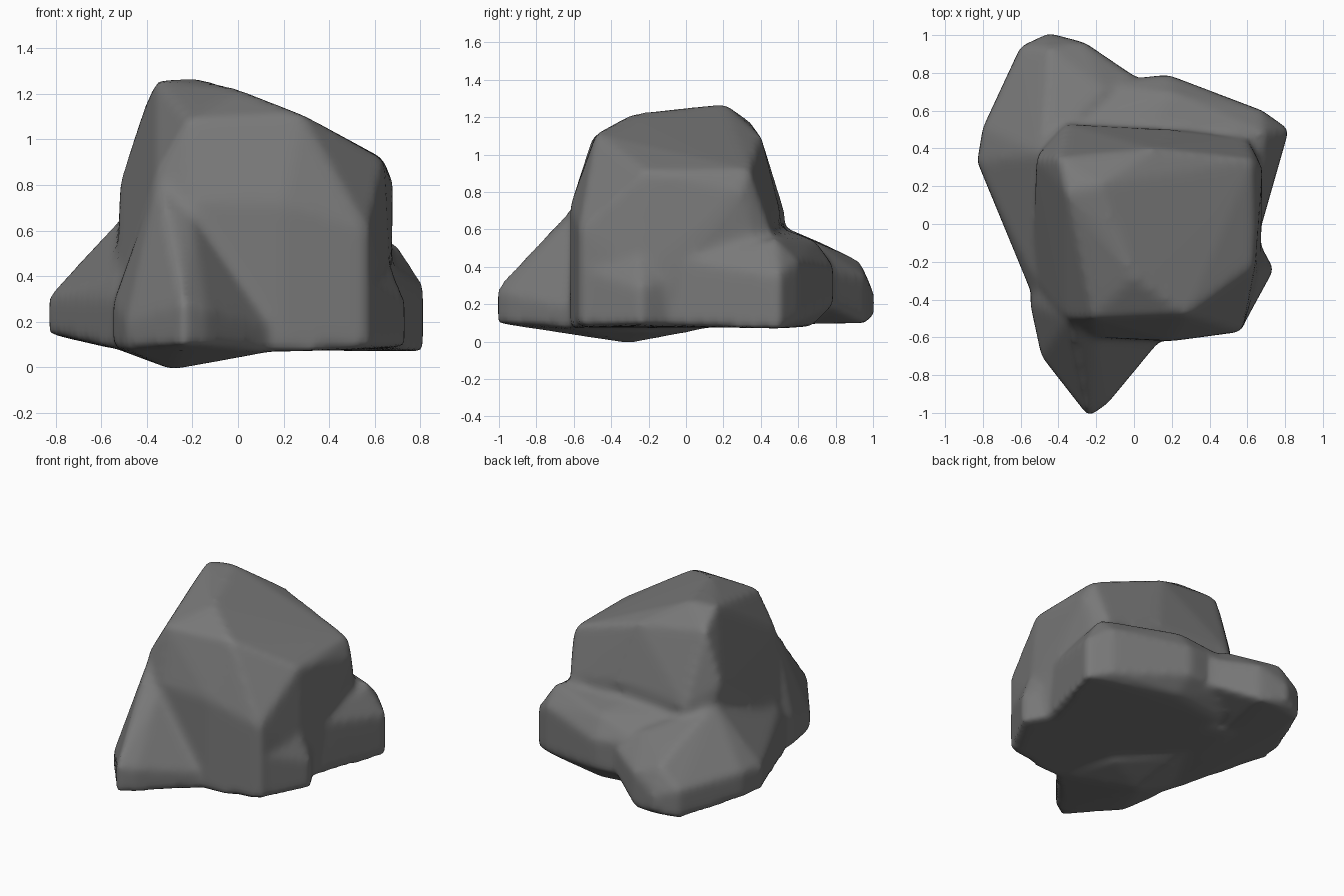
import bpy, bmesh

# One stone colour
stone = bpy.data.materials.new("stone grey")
stone.diffuse_color = (0.19, 0.19, 0.19, 1)

# Each mass is a convex chunk: columns (x, y, low z, high z) plus single corner points
main_columns = [(-0.2, -0.6, 0.08, 0.72), (0.2, -0.62, 0.07, 0.72), (0.57, -0.57, 0.08, 0.6),
                (0.67, -0.24, 0.09, 0.35), (-0.53, -0.3, 0.09, 0.35), (0.6, 0.45, 0.08, 0.6),
                (-0.4, 0.5, 0.08, 0.55)]
main_points = [(-0.36, 0.17, 1.26), (-0.19, 0.21, 1.27), (-0.4, 0.35, 1.17), (0, -0.28, 1.22),
               (-0.22, -0.5, 1.09), (0.28, -0.48, 1.11), (0.63, 0.34, 0.92), (0.64, -0.22, 0.91),
               (0.68, 0.3, 0.81), (0.1, 0.4, 1.1), (-0.36, 0.53, 0.68), (-0.52, 0.35, 0.81),
               (0.2, 0.5, 0.7), (-0.36, -0.5, 0.85)]

back_left_columns = [(-0.83, 0.33, 0.15, 0.31), (-0.8, 0.51, 0.14, 0.32), (-0.6, 0.94, 0.1, 0.3),
                     (-0.45, 1.01, 0.14, 0.25), (-0.26, 0.96, 0.1, 0.35), (0.02, 0.77, 0.19, 0.38),
                     (-0.54, -0.27, 0.08, 0.4), (-0.52, -0.42, 0.08, 0.3)]
back_left_points = [(-0.45, 0.93, 0.43), (-0.45, 0.72, 0.53), (-0.15, 0.7, 0.53),
                    (-0.67, 0.4, 0.47), (-0.49, 0.37, 0.68)]

back_right_columns = [(0.82, 0.5, 0.07, 0.35), (0.68, 0.6, 0.11, 0.43), (0.18, 0.79, 0.2, 0.4),
                      (0.66, -0.06, 0.08, 0.45), (-0.2, 0.75, 0.2, 0.45), (-0.2, 0.6, 0.08, 0.55)]
back_right_points = [(0.69, 0.48, 0.55), (0.2, 0.69, 0.54), (0.1, 0.53, 0.6), (-0.3, 0.5, 0.6),
                     (0.2, 0.67, 0.08), (-0.3, 0.3, 0.08)]

right_foot_columns = [(0.74, -0.24, 0.09, 0.28), (0.56, -0.57, 0.08, 0.4), (0.58, 0.05, 0.08, 0.4)]
right_foot_points = [(0.6, -0.25, 0.62)]

# The front foot also carries the lowest point of the underside
front_columns = [(-0.24, -1.02, 0.1, 0.28), (-0.14, -0.95, 0.1, 0.26), (-0.49, -0.7, 0.08, 0.2),
                 (0.15, -0.6, 0.07, 0.18), (-0.55, -0.42, 0.09, 0.28), (-0.53, -0.25, 0.08, 0.3)]
front_points = [(-0.24, -0.75, 0.5), (-0.35, -0.5, 0.84), (-0.2, -0.58, 0.7), (-0.29, -0.3, -0.01),
                (0, -0.2, 0.05), (-0.3, 0.12, 0.07)]


def add_chunk(bm, columns, points):
    corners = [(x, y, z) for x, y, *zs in columns for z in zs] + points
    chunk = bmesh.new()
    for c in corners:
        chunk.verts.new(c)
    hull = bmesh.ops.convex_hull(chunk, input=chunk.verts[:])
    loose = {v for v in hull["geom_interior"] + hull["geom_unused"] if isinstance(v, bmesh.types.BMVert)}
    bmesh.ops.delete(chunk, geom=list(loose), context='VERTS')
    bmesh.ops.recalc_face_normals(chunk, faces=chunk.faces[:])
    part = bpy.data.meshes.new("chunk")
    chunk.to_mesh(part)
    chunk.free()
    bm.from_mesh(part)
    bpy.data.meshes.remove(part)


bm = bmesh.new()
add_chunk(bm, main_columns, main_points)
add_chunk(bm, back_left_columns, back_left_points)
add_chunk(bm, back_right_columns, back_right_points)
add_chunk(bm, right_foot_columns, right_foot_points)
add_chunk(bm, front_columns, front_points)
mesh = bpy.data.meshes.new("boulder")
bm.to_mesh(mesh)
bm.free()
mesh.materials.append(stone)
boulder = bpy.data.objects.new("boulder", mesh)
bpy.context.collection.objects.link(boulder)

# Fuse the chunks into one skin and weather the edges
fuse = boulder.modifiers.new("fuse", 'REMESH')
fuse.mode = 'VOXEL'
fuse.voxel_size = 0.025
fuse.use_smooth_shade = True
weather = boulder.modifiers.new("weather", 'SMOOTH')
weather.factor = 0.5
weather.iterations = 8
